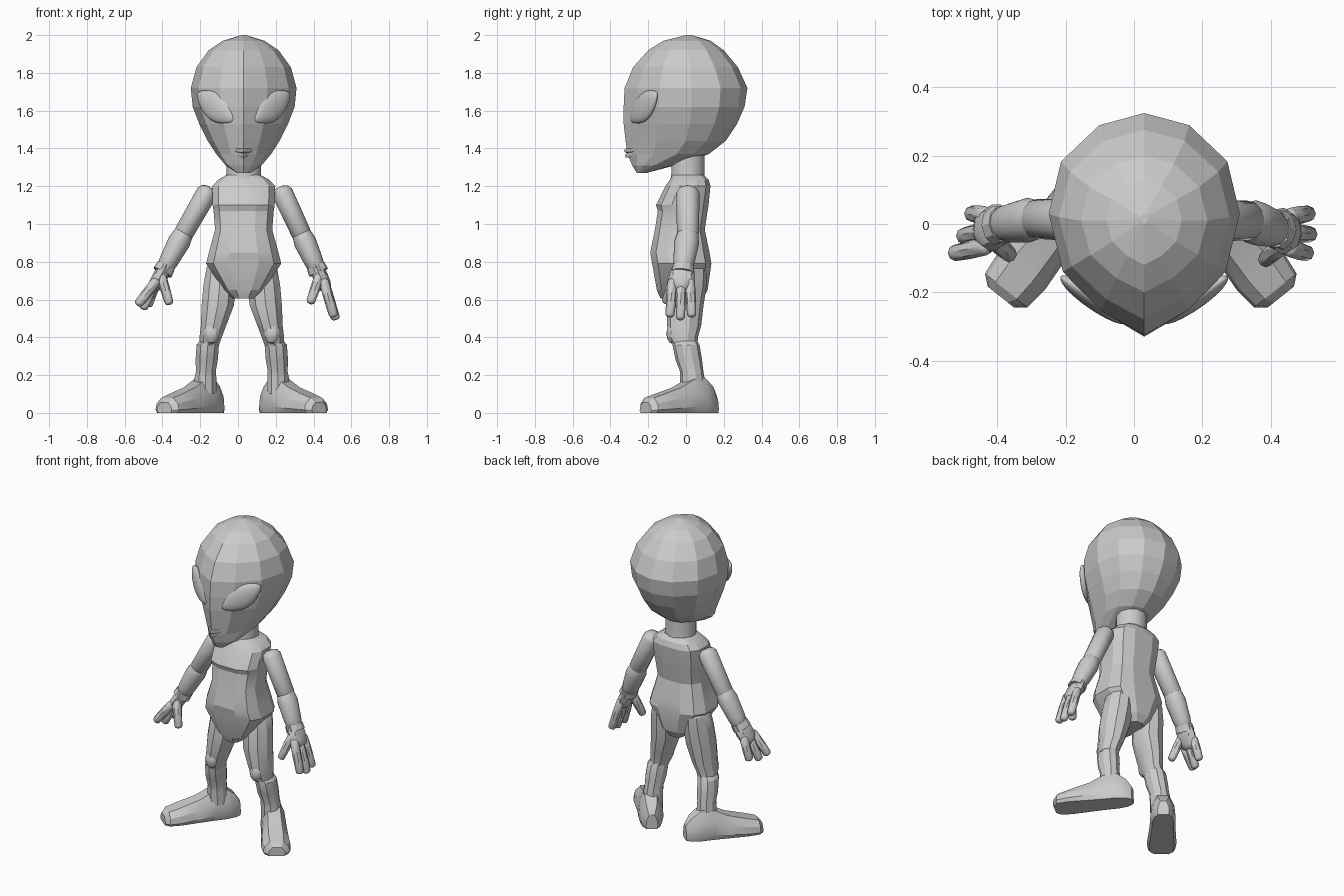
import bpy, bmesh, math
from mathutils import Vector, Matrix

if "Cube" in bpy.data.objects:
    bpy.data.objects.remove(bpy.data.objects["Cube"])

skin = bpy.data.materials.new("grey_skin")
skin.use_nodes = True
GREY = (0.6, 0.6, 0.6, 1)
skin.diffuse_color = GREY
skin.node_tree.nodes["Principled BSDF"].inputs["Base Color"].default_value = GREY

MID = 0.03       # body centre line
LEG_MID = 0.02   # centre line between the legs


def finish(name, bm, smooth=None):
    bmesh.ops.recalc_face_normals(bm, faces=bm.faces)
    me = bpy.data.meshes.new(name)
    bm.to_mesh(me)
    bm.free()
    me.materials.append(skin)
    ob = bpy.data.objects.new(name, me)
    bpy.context.collection.objects.link(ob)
    if smooth:
        bpy.ops.object.select_all(action='DESELECT')
        ob.select_set(True)
        bpy.context.view_layer.objects.active = ob
        bpy.ops.object.shade_smooth_by_angle(angle=math.radians(smooth))
    return ob


def loft(name, rings, smooth=None):
    """Skin a list of equal-length point rings and cap the ends."""
    bm = bmesh.new()
    loops = [[bm.verts.new(p) for p in r] for r in rings]
    n = len(loops[0])
    for a, b in zip(loops, loops[1:]):
        for i in range(n):
            j = (i + 1) % n
            bm.faces.new((a[i], a[j], b[j], b[i]))
    bm.faces.new(loops[0])
    bm.faces.new(loops[-1])
    return finish(name, bm, smooth)


def oval(cx, cy, z, rx, ry, n=10, power=1.0):
    """Horizontal ring; power below 1 makes it boxier."""
    pts = []
    for i in range(n):
        a = math.tau * (i + 0.5) / n
        c, s = math.cos(a), math.sin(a)
        pts.append(Vector((cx + rx * math.copysign(abs(c) ** power, c),
                           cy + ry * math.copysign(abs(s) ** power, s), z)))
    return pts


def tube(name, path, radii, n=10, flat=1.0, round_ends=True, smooth=40):
    """Limb along a path, with domed ends; flat scales it sideways to y."""
    pts = [Vector(p) for p in path]
    radii = list(radii)
    if round_ends:
        d0, d1 = (pts[0] - pts[1]).normalized(), (pts[-1] - pts[-2]).normalized()
        r0, r1 = radii[0], radii[-1]
        pts = [pts[0] + d0 * r0 * 0.55, pts[0] + d0 * r0 * 0.35] + pts + [pts[-1] + d1 * r1 * 0.35, pts[-1] + d1 * r1 * 0.55]
        radii = [r0 * 0.4, r0 * 0.8] + radii + [r1 * 0.8, r1 * 0.4]
    rings = []
    for i, (p, r) in enumerate(zip(pts, radii)):
        d = (pts[min(i + 1, len(pts) - 1)] - pts[max(i - 1, 0)]).normalized()
        u = d.cross(Vector((0, 1, 0))).normalized()
        v = d.cross(u)
        rings.append([p + u * r * flat * math.cos(math.tau * k / n) + v * r * math.sin(math.tau * k / n)
                      for k in range(n)])
    return loft(name, rings, smooth)


# Head: faceted egg with a pointed face (z, half width, front, back, widest y)
HEAD = [(1.27, .035, -.26, -.21, -.24), (1.31, .095, -.285, -.06, -.17), (1.37, .145, -.31, .12, -.05),
        (1.44, .19, -.32, .21, .0), (1.53, .235, -.33, .27, .02), (1.62, .27, -.33, .31, .03),
        (1.72, .28, -.325, .325, .03), (1.83, .25, -.28, .275, .02), (1.92, .185, -.2, .2, .01),
        (1.97, .11, -.12, .13, .01), (2.0, .012, .0, .03, .015)]
OUTLINE = [(0, -1), (.45, -.8), (.85, -.48), (1, 0), (.87, .52), (.47, .88), (0, 1)]
OUTLINE += [(-x, y) for x, y in OUTLINE[-2:0:-1]]
loft("head", [[Vector((MID + w * x, c + y * ((c - f) if y < 0 else (b - c)), z)) for x, y in OUTLINE]
              for z, w, f, b, c in HEAD])

# Eyes: tilted almond lenses wrapped on the face
for side, label in ((-1, "right"), (1, "left")):
    bm = bmesh.new()
    bmesh.ops.create_uvsphere(bm, u_segments=20, v_segments=12, radius=1)
    along = Vector((side * .19, .135, .15)).normalized()
    normal = Vector((side * .55, -.8, .06))
    normal = (normal - along * normal.dot(along)).normalized()
    across = normal.cross(along)
    for v in bm.verts:
        x, y, z = v.co
        y *= 1 - 0.4 * x * x
        v.co = (Vector((MID + side * .148, -.222, 1.62)) + along * x * .138
                + across * y * .075 + normal * z * .028)
    finish(label + "_eye", bm, 60)

# Mouth: two lips curved into a smile
for label, z, bend, half in (("upper_lip", 1.388, .1, .058), ("lower_lip", 1.362, .55, .04)):
    path = [(MID + half * t, -.315 + .055 * abs(t) ** 1.3 + (0.004 if z < 1.38 else 0), z + bend * half * t * t)
            for t in (-1, -.6, 0, .6, 1)]
    bm_path = [Vector(p) for p in path]
    rings = [[p + Vector((0, r * math.cos(a), r * math.sin(a))) for a in [math.tau * k / 8 for k in range(8)]]
             for p, r in zip(bm_path, (.004, .01, .012, .01, .004))]
    loft(label, rings, 40)

# Neck and torso
loft("neck", [oval(MID, .01, z, rx, ry, 12) for z, rx, ry in
              ((1.2, .1, .1), (1.27, .095, .09), (1.4, .095, .09))], 40)
TORSO = [(.605, .055, -.135, .09), (.65, .105, -.155, .115), (.79, .2, -.18, .135), (.85, .185, -.19, .125),
         (.97, .152, -.165, .1), (1.07, .16, -.15, .115), (1.1, .165, -.16, .12), (1.2, .168, -.11, .13),
         (1.235, .135, -.085, .12), (1.26, .09, -.07, .095)]
loft("torso", [oval(MID, (f + b) / 2, z, w * 1.02, (b - f) / 2 * 1.02, 12, .7) for z, w, f, b in TORSO], 20)

# Legs: thigh, kneecap, shin (z, outward offset, y, half width, half depth)
THIGH = [(.8, .115, .02, .05, .07), (.77, .115, .02, .075, .09), (.68, .117, .01, .09, .1),
         (.57, .127, -.005, .09, .098), (.46, .15, -.01, .07, .09), (.4, .165, -.015, .062, .078), (.34, .175, .0, .05, .06)]
SHIN = [(.4, .165, -.01, .045, .06), (.36, .18, .0, .062, .072), (.28, .186, .015, .062, .07),
        (.22, .19, .03, .055, .062), (.19, .192, .033, .06, .064), (.1, .192, .035, .06, .064)]
for side, label in ((-1, "right"), (1, "left")):
    for part, data in (("thigh", THIGH), ("shin", SHIN)):
        loft(f"{label}_{part}", [oval(LEG_MID + side * o, y, z, rx, ry, 10) for z, o, y, rx, ry in data], 30)
    bm = bmesh.new()
    bmesh.ops.create_uvsphere(bm, u_segments=10, v_segments=6, radius=1,
                              matrix=Matrix.Translation((LEG_MID + side * .16, -.07, .42))
                              @ Matrix.Diagonal((.042, .034, .055, 1)))
    finish(label + "_kneecap", bm, 30)

    # Foot: flat-soled shoe shape turned outward (distance, half width, height)
    ahead = Vector((side * .62, -.78, 0))
    beside = Vector((.78, side * .62, 0))
    heel = Vector((LEG_MID + side * .14, .125, 0))
    rings = []
    for d, w, h in ((-.035, .035, .09), (.0, .062, .14), (.06, .075, .185), (.13, .075, .18),
                    (.22, .08, .135), (.34, .088, .1), (.41, .08, .08), (.435, .05, .055)):
        rings.append([heel + ahead * d + beside * w * a + Vector((0, 0, h * b)) for a, b in
                      ((-.85, 0), (.85, 0), (1, .2), (.9, .62), (.5, 1), (-.5, 1), (-.9, .62), (-1, .2))])
    loft(label + "_foot", rings, 25)

# Arms: shoulder, elbow and wrist joints, then palm, fingers and thumb
ARMS = {
    "right": dict(shoulder=(-.165, .01, 1.165), elbow=(-.285, .015, .955), wrist=(-.385, .0, .77),
                  palm=(-.435, -.02, .68),
                  tips=[(-.525, -.085, .58), (-.5, -.035, .56), (-.475, .03, .575)], thumb=(-.365, -.09, .585)),
    "left": dict(shoulder=(.235, .01, 1.165), elbow=(.335, .01, .95), wrist=(.415, -.015, .77),
                 palm=(.455, -.025, .68),
                 tips=[(.505, -.085, .52), (.515, -.03, .505), (.51, .03, .52)], thumb=(.385, -.105, .59))}
for label, arm in ARMS.items():
    s, e, w, p = (Vector(arm[k]) for k in ("shoulder", "elbow", "wrist", "palm"))
    tube(label + "_upper_arm", [s, s.lerp(e, .5), e], (.062, .06, .058), 12, .9)
    tube(label + "_forearm", [e, e.lerp(w, .25), e.lerp(w, .8), w], (.056, .066, .057, .05), 12, .9)
    tube(label + "_cuff", [w.lerp(e, .04), w.lerp(p, .3)], (.056, .06), 10, .9, False, 30)
    tube(label + "_palm", [w, w.lerp(p, .5), p], (.058, .068, .064), 8, .6)
    for i, tip in enumerate(arm["tips"]):
        root = p + Vector((0, (i - 1) * .046, .015))
        tip = Vector(tip)
        tube(f"{label}_finger_{i + 1}", [root, root.lerp(tip, .5), tip], (.026, .027, .024), 8)
    thumb = Vector(arm["thumb"])
    root = w.lerp(p, .45) + Vector((0, -.04, 0))
    tube(label + "_thumb", [root, root.lerp(thumb, .45), thumb], (.026, .027, .023), 8)
